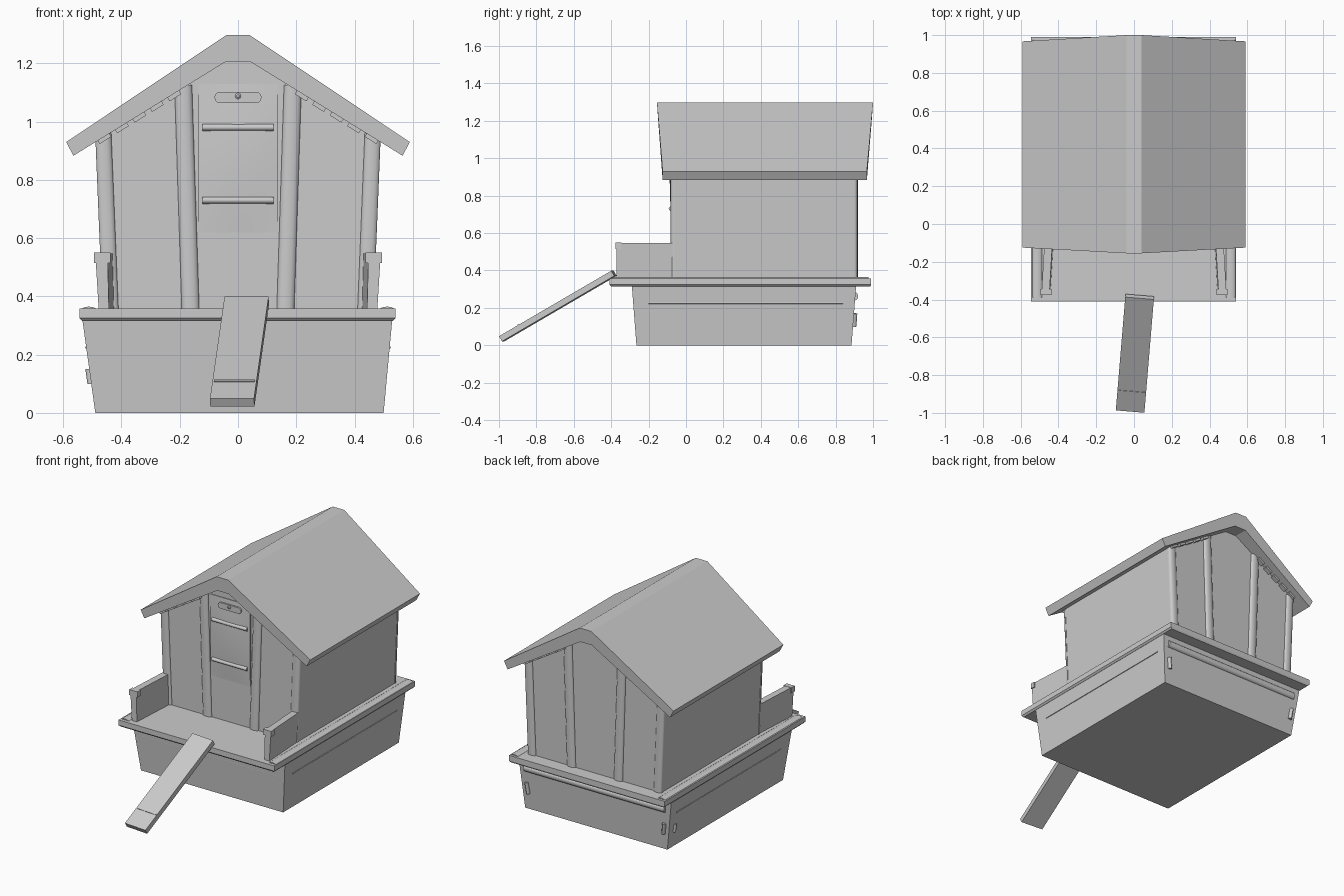
import bpy, bmesh, math
from mathutils import Vector

if "Cube" in bpy.data.objects:
    bpy.data.objects.remove(bpy.data.objects["Cube"])


def loft(name, loops, smooth=False):
    """Skin a row of equal-length vertex loops and cap both ends."""
    bm = bmesh.new()
    rows = [[bm.verts.new(p) for p in loop] for loop in loops]
    n = len(rows[0])
    for a, b in zip(rows, rows[1:]):
        for i in range(n):
            j = (i + 1) % n
            bm.faces.new((a[i], a[j], b[j], b[i]))
    bm.faces.new(rows[0])
    bm.faces.new(rows[-1])
    bmesh.ops.recalc_face_normals(bm, faces=bm.faces)
    me = bpy.data.meshes.new(name)
    bm.to_mesh(me)
    bm.free()
    ob = bpy.data.objects.new(name, me)
    bpy.context.collection.objects.link(ob)
    if smooth:
        bpy.ops.object.select_all(action='DESELECT')
        ob.select_set(True)
        bpy.context.view_layer.objects.active = ob
        bpy.ops.object.shade_smooth_by_angle(angle=math.radians(40))
    return ob


def rect(x0, x1, y0, y1, z):
    return [(x0, y0, z), (x1, y0, z), (x1, y1, z), (x0, y1, z)]


def half_round(name, a, b, width, depth, out, sides=6):
    """Rounded strip from a to b that bulges along out."""
    a, b, out = Vector(a), Vector(b), Vector(out)
    side = (b - a).normalized().cross(out)
    prof = []
    for i in range(sides + 1):
        t = math.pi * i / sides
        prof.append(side * math.cos(t) * width / 2 + out * math.sin(t) * depth)
    prof += [-side * width / 2 - out * 0.01, side * width / 2 - out * 0.01]
    return loft(name, [[a + p for p in prof], [b + p for p in prof]], True)


# Tapered hull and overhanging deck
loft("hull", [rect(-0.49, 0.5, -0.265, 0.885, 0),
              rect(-0.535, 0.53, -0.29, 0.91, 0.325)])
loft("deck", [rect(-0.535, 0.53, -0.4, 0.985, 0.315),
              rect(-0.545, 0.54, -0.41, 0.99, 0.325),
              rect(-0.545, 0.54, -0.41, 0.99, 0.358)])

# House body with a gable, slightly wider towards the eaves
gable = [(-0.462, 0.35), (0.462, 0.35), (0.488, 0.95), (0.04, 1.215),
         (-0.04, 1.215), (-0.488, 0.95)]
loft("house_walls", [[(x, y, z) for x, z in gable] for y in (-0.07, 0.905)])

# Roof shell with ends that lean outwards at the ridge
roof = [(-0.59, 0.93, 0), (-0.04, 1.297, 1), (0.04, 1.297, 1), (0.59, 0.93, 0),
        (0.565, 0.883, 0), (0.04, 1.207, 0.8), (-0.04, 1.207, 0.8),
        (-0.565, 0.883, 0)]
loft("roof", [[(x, -0.125 - 0.03 * k, z) for x, z, k in roof],
              [(x, 0.967 + 0.033 * k, z) for x, z, k in roof]])

for s, tag in ((-1, "left"), (1, "right")):
    # Wall battens on both gable ends
    for y, d, end in ((-0.07, -1, "front"), (0.905, 1, "back")):
        half_round(f"{end}_{tag}_batten", (s * 0.163, y, 0.355),
                   (s * 0.188, y, 1.125), 0.06, 0.014, (0, d, 0))
        half_round(f"{end}_{tag}_corner_batten", (s * 0.438, y, 0.355),
                   (s * 0.463, y, 0.965), 0.055, 0.012, (0, d, 0))
        # Pegs under the sloping eaves
        for i in range(5):
            x = s * (0.22 + i * 0.06)
            z = 1.213 - (abs(x) - 0.04) * 0.61
            c, q = Vector((x, y + d * 0.012, z - 0.012)), Vector((s * 0.02, 0, -0.0125))
            u, v = Vector((0, 0.015, 0)), Vector((s * 0.005, 0, 0.009))
            loft(f"{end}_{tag}_peg_{i}",
                 [[c + e * q + a * u + b * v for a, b in
                   ((-1, -1), (1, -1), (1, 1), (-1, 1))] for e in (-1, 1)])

    # Porch side boards, leaning outwards
    def board(y, dx):
        return [(s * (0.425 + dx), y, 0.35), (s * (0.46 + dx), y, 0.35),
                (s * (0.472 + dx), y, 0.548), (s * (0.43 + dx), y, 0.548)]
    loft(f"{tag}_porch_board", [board(-0.372, 0.018), board(-0.06, 0)])
    loft(f"{tag}_porch_board_cap",
         [[(s * (0.437 + a), y, z) for a, z in
           ((0, 0.515), (0.057, 0.515), (0.057, 0.55), (0, 0.55))]
          for y in (-0.376, -0.345)])

    # Rounded side rim and plank seam on the hull
    half_round(f"{tag}_deck_rim", (s * 0.512, -0.39, 0.352),
               (s * 0.512, 0.975, 0.352), 0.055, 0.013, (0, 0, 1))
    half_round(f"{tag}_hull_seam", (s * 0.522, -0.2, 0.225),
               (s * 0.522, 0.84, 0.225), 0.008, 0.003, (s, 0, 0), 4)
    # Hanging fender pegs at the stern
    half_round(f"{tag}_stern_peg", (s * 0.47, 0.895, 0.10),
               (s * 0.48, 0.9, 0.17), 0.022, 0.016, (0, 1, 0))

half_round("front_hull_seam", (-0.49, -0.28, 0.225), (0.49, -0.28, 0.225),
           0.008, 0.003, (0, -1, 0), 4)
half_round("stern_rail", (-0.49, 0.902, 0.262), (0.49, 0.902, 0.262),
           0.045, 0.018, (0, 1, 0))
half_round("left_hull_peg", (-0.505, 0.84, 0.10), (-0.512, 0.84, 0.15),
           0.02, 0.012, (-1, 0, 0))

# Pillowed door panel
rows = []
for i in range(11):
    z = 0.62 + 0.51 * i / 10
    bulge = 0.013 * math.sin(math.pi * i / 10)
    row = [(0.138 * t, -0.074 - bulge * (0.4 + 0.6 * (1 - t * t)), z)
           for t in [k / 4 - 1 for k in range(9)]]
    rows.append(row + [(0.138, -0.06, z), (-0.138, -0.06, z)])
loft("door", rows, True)
for z, name in ((0.98, "upper"), (0.73, "lower")):
    half_round(f"door_{name}_bar", (-0.122, -0.079, z), (0.122, -0.079, z),
               0.024, 0.014, (0, -1, 0))

# Slot-shaped plate and round knob above the door
slot = []
for c, start in ((0.062, -90), (-0.062, 90)):
    for k in range(7):
        a = math.radians(start + 30 * k)
        slot.append((c + 0.019 * math.cos(a), 1.083 + 0.019 * math.sin(a)))
loft("door_plate", [[(x, y, z) for x, z in slot] for y in (-0.07, -0.086)])
ring = [math.tau * k / 10 for k in range(10)]
loft("door_knob", [[(r * math.cos(a), y, 1.088 + r * math.sin(a)) for a in ring]
                   for y, r in ((-0.08, 0.01), (-0.09, 0.01), (-0.094, 0.005))], True)

# Boarding ramp, slightly skewed, with one cleat near its foot
top, foot = Vector((0.03, -0.385, 0.385)), Vector((-0.02, -0.985, 0.035))
along = (foot - top).normalized()
side = along.cross(Vector((0, 0, 1))).normalized()
up = side.cross(along).normalized()


def plank(p, w, t0, t1):
    return [p + side * a * w + up * b for a, b in
            ((-1, t0), (1, t0), (1, t1), (-1, t1))]


loft("ramp", [plank(top, 0.076, -0.016, 0.016), plank(foot, 0.076, -0.016, 0.016)])
cleat = top.lerp(foot, 0.82)
loft("ramp_cleat", [plank(cleat, 0.07, 0.01, 0.019),
                    plank(cleat + along * 0.01, 0.07, 0.01, 0.019)])
